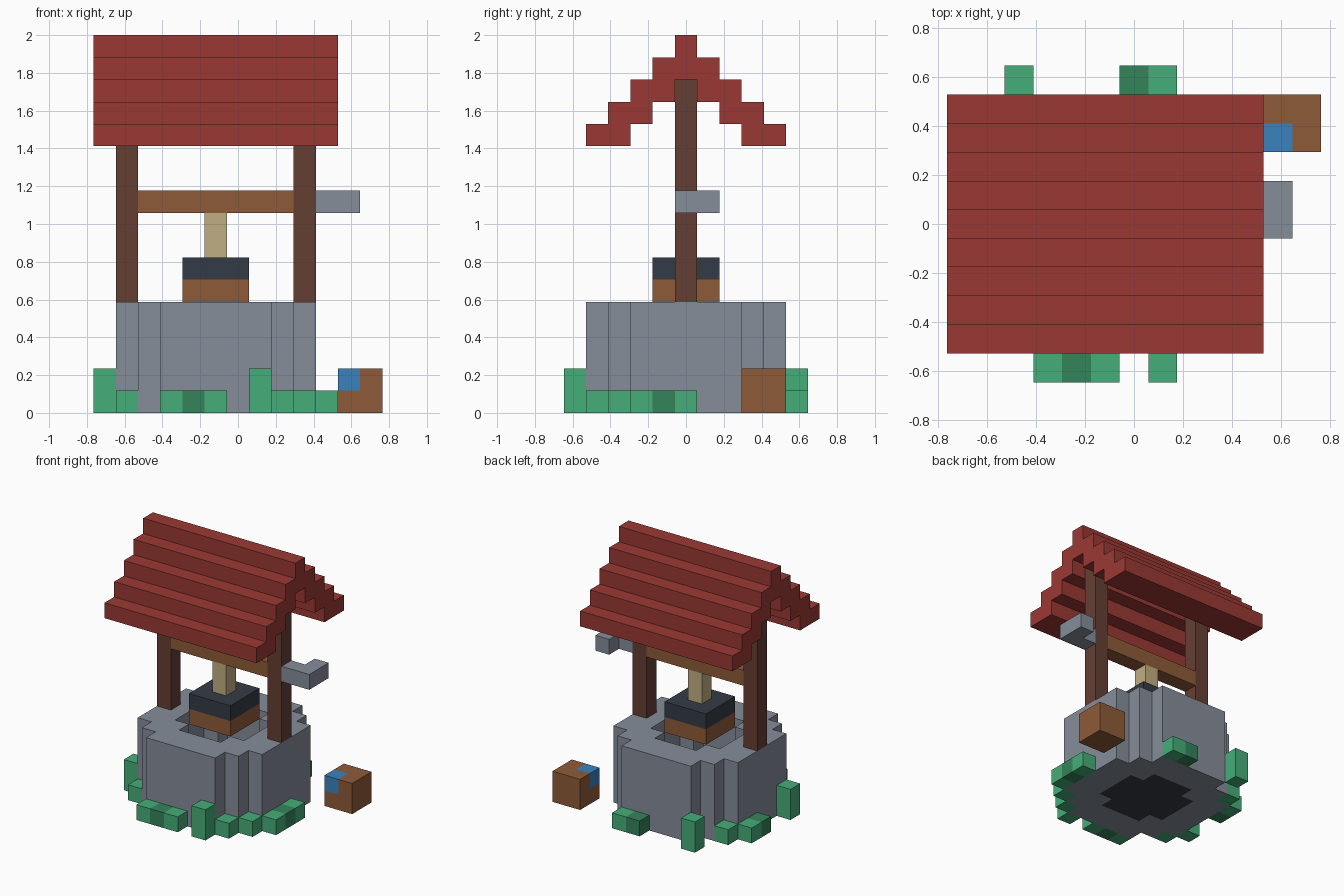
import bpy, bmesh
from itertools import product
from mathutils import Vector

if "Cube" in bpy.data.objects:
    bpy.data.objects.remove(bpy.data.objects["Cube"], do_unlink=True)

U = 2 / 17                        # edge of one block
ORIGIN = Vector((-6.5, -5.5, 0))  # corner of block (0, 0, 0)


def material(name, rgb):
    lin = [((c / 255 + 0.055) / 1.055) ** 2.4 for c in rgb]
    m = bpy.data.materials.new(name)
    m.use_nodes = True
    m.diffuse_color = (*lin, 1)
    m.node_tree.nodes["Principled BSDF"].inputs["Base Color"].default_value = (*lin, 1)
    return m


STONE = material("grey stone", (134, 141, 154))
ROOF = material("red roof", (155, 57, 52))
POST = material("dark wood", (100, 63, 52))
WOOD = material("brown wood", (143, 91, 56))
DARK = material("dark metal", (52, 59, 70))
ROPE = material("tan rope", (192, 175, 130))
GRASS = material("light green", (70, 174, 121))
MOSS = material("dark green", (52, 132, 91))
BLUE = material("blue", (58, 130, 191))


def box(x0, x1, y0, y1, z0, z1):
    """Set of blocks filling a half-open range on each axis."""
    return set(product(range(x0, x1), range(y0, y1), range(z0, z1)))


def build(name, blocks, mat):
    """Outer skin of a set of blocks, with flat areas merged."""
    bm = bmesh.new()
    for b in blocks:
        for axis, side in product(range(3), (0, 1)):
            n = list(b)
            n[axis] += 2 * side - 1
            if tuple(n) in blocks:
                continue
            corners = []
            for s, t in ((0, 0), (1, 0), (1, 1), (0, 1)):
                p = Vector(b)
                p[axis] += side
                p[(axis + 1) % 3] += s
                p[(axis + 2) % 3] += t
                corners.append(bm.verts.new((p + ORIGIN) * U))
            bm.faces.new(corners if side else corners[::-1])
    bmesh.ops.remove_doubles(bm, verts=bm.verts, dist=1e-4)
    bmesh.ops.dissolve_limit(bm, angle_limit=0.01, verts=bm.verts, edges=bm.edges)
    me = bpy.data.meshes.new(name)
    bm.to_mesh(me)
    bm.free()
    me.materials.append(mat)
    ob = bpy.data.objects.new(name, me)
    bpy.context.collection.objects.link(ob)
    return ob


def disc(r2, height):
    """Stepped round column on the well axis."""
    return {(x, y, z) for x, y, z in box(0, 11, 0, 11, 0, height)
            if (x - 5) ** 2 + (y - 5) ** 2 <= r2}


# Well wall and floor
build("well_wall", disc(20, 5) - disc(5, 5), STONE)
build("well_floor", disc(5, 1), DARK)

# Frame, winding beam and crank
for name, x in (("right_post", 1), ("left_post", 9)):
    build(name, box(x, x + 1, 5, 6, 5, 15), POST)
build("beam", box(2, 9, 5, 6, 9, 10), WOOD)
build("crank", box(10, 12, 5, 6, 9, 10) | {(11, 6, 9)}, STONE)

# Bucket on its rope
build("rope", box(5, 6, 5, 6, 7, 9), ROPE)
build("bucket_body", box(4, 7, 4, 7, 5, 6), WOOD)
build("bucket_rim", box(4, 7, 4, 7, 6, 7), DARK)

# Stepped roof: mirrored courses, then the ridge
for i in range(3):
    build(f"roof_front_course_{i + 1}", box(0, 11, 1 + i, 3 + i, 12 + i, 13 + i), ROOF)
    build(f"roof_back_course_{i + 1}", box(0, 11, 8 - i, 10 - i, 12 + i, 13 + i), ROOF)
build("roof_top_course", box(0, 11, 4, 7, 15, 16), ROOF)
build("roof_ridge", box(0, 11, 5, 6, 16, 17), ROOF)

# Crate with a blue corner
corner = {(11, 8, 1)}
build("crate", box(11, 13, 8, 10, 0, 2) - corner, WOOD)
build("crate_blue_corner", corner, BLUE)

# Grass tufts around the base: x, y, height
tufts = [(3, 0, 1), (5, 0, 1), (7, 0, 2), (8, 1, 1), (9, 2, 1), (10, 3, 1), (10, 5, 1),
         (7, 10, 1), (2, 10, 2), (1, 8, 1), (0, 7, 1), (0, 3, 2), (1, 2, 1)]
for i, (x, y, h) in enumerate(tufts):
    build(f"grass_tuft_{i + 1}", box(x, x + 1, y, y + 1, 0, h), GRASS)
for i, (x, y) in enumerate([(4, 0), (10, 4), (6, 10), (0, 6)]):
    build(f"moss_tuft_{i + 1}", box(x, x + 1, y, y + 1, 0, 1), MOSS)
